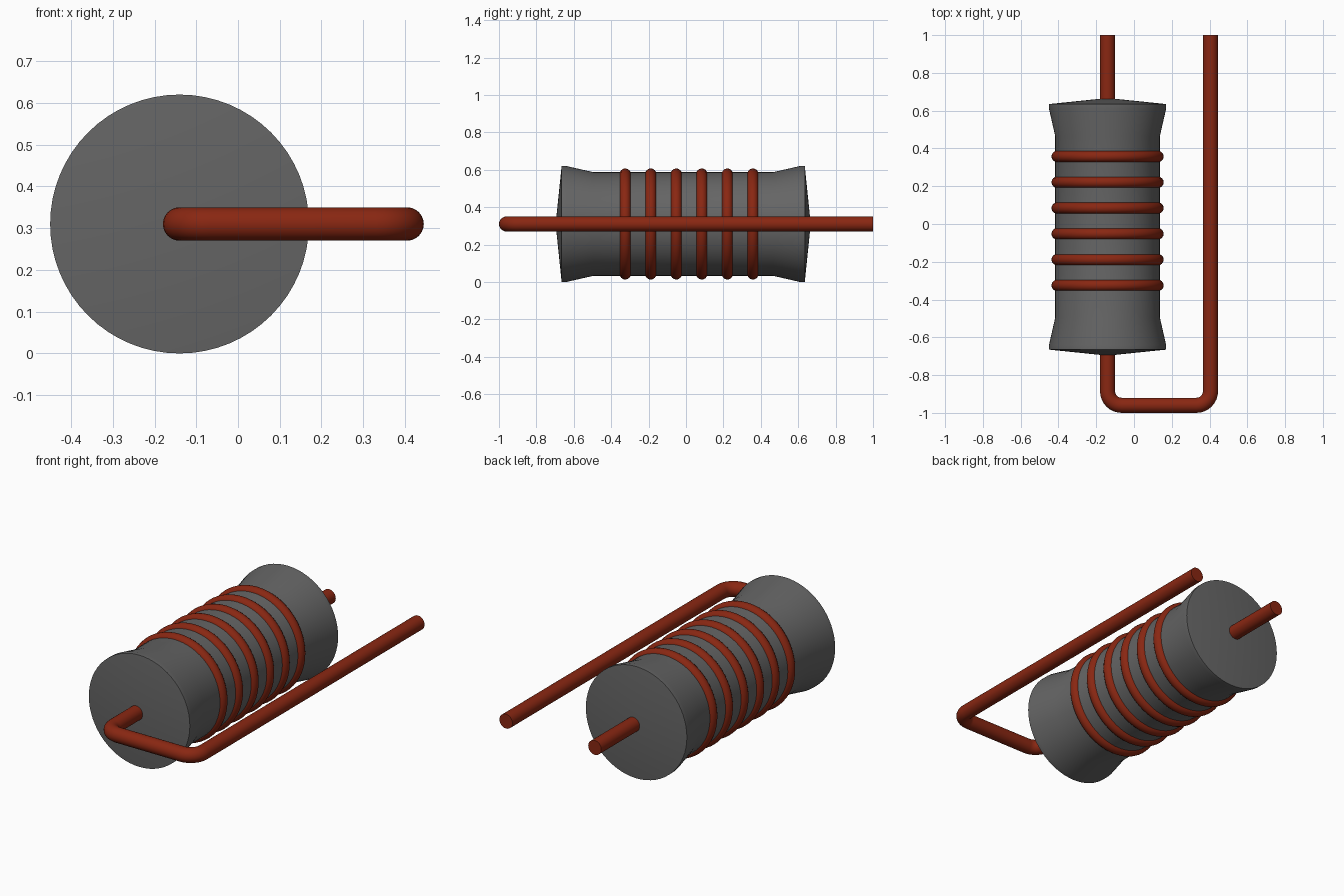
import bpy, bmesh, math
from mathutils import Matrix, Vector

cube = bpy.data.objects.get("Cube")
if cube:
    bpy.data.objects.remove(cube, do_unlink=True)

AXIS_X, AXIS_Z = -0.14, 0.31   # axis of the core
WIRE_R = 0.04


def material(name, rgb):
    m = bpy.data.materials.new(name)
    m.use_nodes = True
    m.diffuse_color = (*rgb, 1)
    bsdf = m.node_tree.nodes["Principled BSDF"]
    bsdf.inputs["Base Color"].default_value = (*rgb, 1)
    bsdf.inputs["Roughness"].default_value = 0.6
    return m


grey = material("dark grey", (0.13, 0.13, 0.13))
copper = material("copper red", (0.25, 0.02, 0.006))


def finish(name, bm, mat, angle=35):
    bmesh.ops.remove_doubles(bm, verts=bm.verts, dist=1e-5)
    bmesh.ops.recalc_face_normals(bm, faces=bm.faces)
    me = bpy.data.meshes.new(name)
    bm.to_mesh(me)
    bm.free()
    me.materials.append(mat)
    ob = bpy.data.objects.new(name, me)
    bpy.context.collection.objects.link(ob)
    bpy.ops.object.select_all(action='DESELECT')
    ob.select_set(True)
    bpy.context.view_layer.objects.active = ob
    bpy.ops.object.shade_smooth_by_angle(angle=math.radians(angle))
    return ob


def lathe(name, profile, mat, closed=False, steps=64, angle=35):
    """Spin (radius, y) points around the core axis."""
    bm = bmesh.new()
    vs = [bm.verts.new((AXIS_X + r, y, AXIS_Z)) for r, y in profile]
    pairs = list(zip(vs, vs[1:] + vs[:1])) if closed else list(zip(vs, vs[1:]))
    edges = [bm.edges.new(p) for p in pairs]
    bmesh.ops.spin(bm, geom=vs + edges, cent=(AXIS_X, 0, AXIS_Z),
                   axis=(0, 1, 0), angle=math.tau, steps=steps)
    return finish(name, bm, mat, angle)


# Core: waisted spool with shallow conical ends
lathe("core", [(0, -0.697), (0.31, -0.665), (0.31, -0.64), (0.277, -0.495),
               (0.277, 0.465), (0.31, 0.61), (0.31, 0.635), (0, 0.667)], grey)

# Six winding rings
for i in range(6):
    y = -0.325 + i * 0.1365
    ring = [(0.267 + 0.03 * math.cos(a), y + 0.03 * math.sin(a))
            for a in (math.tau * k / 16 for k in range(16))]
    lathe(f"winding_ring_{i + 1}", ring, copper, closed=True, angle=60)

# Lead wire: out of the back, through the core, around the front and back again
x0, x1, yf, bend = AXIS_X, 0.405, -0.96, 0.075
path = [(x0, 1.0, 0, 1)]       # x, y, tangent x, tangent y
for cx, start in ((x0 + bend, math.pi), (x1 - bend, 1.5 * math.pi)):
    for k in range(9):
        a = start + k * math.pi / 16
        path.append((cx + bend * math.cos(a), yf + bend + bend * math.sin(a),
                     math.sin(a), -math.cos(a)))
path.append((x1, 1.0, 0, 1))

bm = bmesh.new()
loops = []
for x, y, tx, ty in path:
    t = Vector((tx, ty, 0)).normalized()
    if loops and t.dot(last) < 0:
        t = -t
    if not loops:
        t = Vector((0, -1, 0))
    last = t
    side = Vector((-t.y, t.x, 0))
    loops.append([bm.verts.new(Vector((x, y, AXIS_Z)) + WIRE_R *
                  (side * math.cos(a) + Vector((0, 0, 1)) * math.sin(a)))
                  for a in (math.tau * k / 24 for k in range(24))])
for a, b in zip(loops, loops[1:]):
    for k in range(24):
        n = (k + 1) % 24
        bm.faces.new((a[k], a[n], b[n], b[k]))
bm.faces.new(loops[0])
bm.faces.new(loops[-1])
finish("lead_wire", bm, copper)
